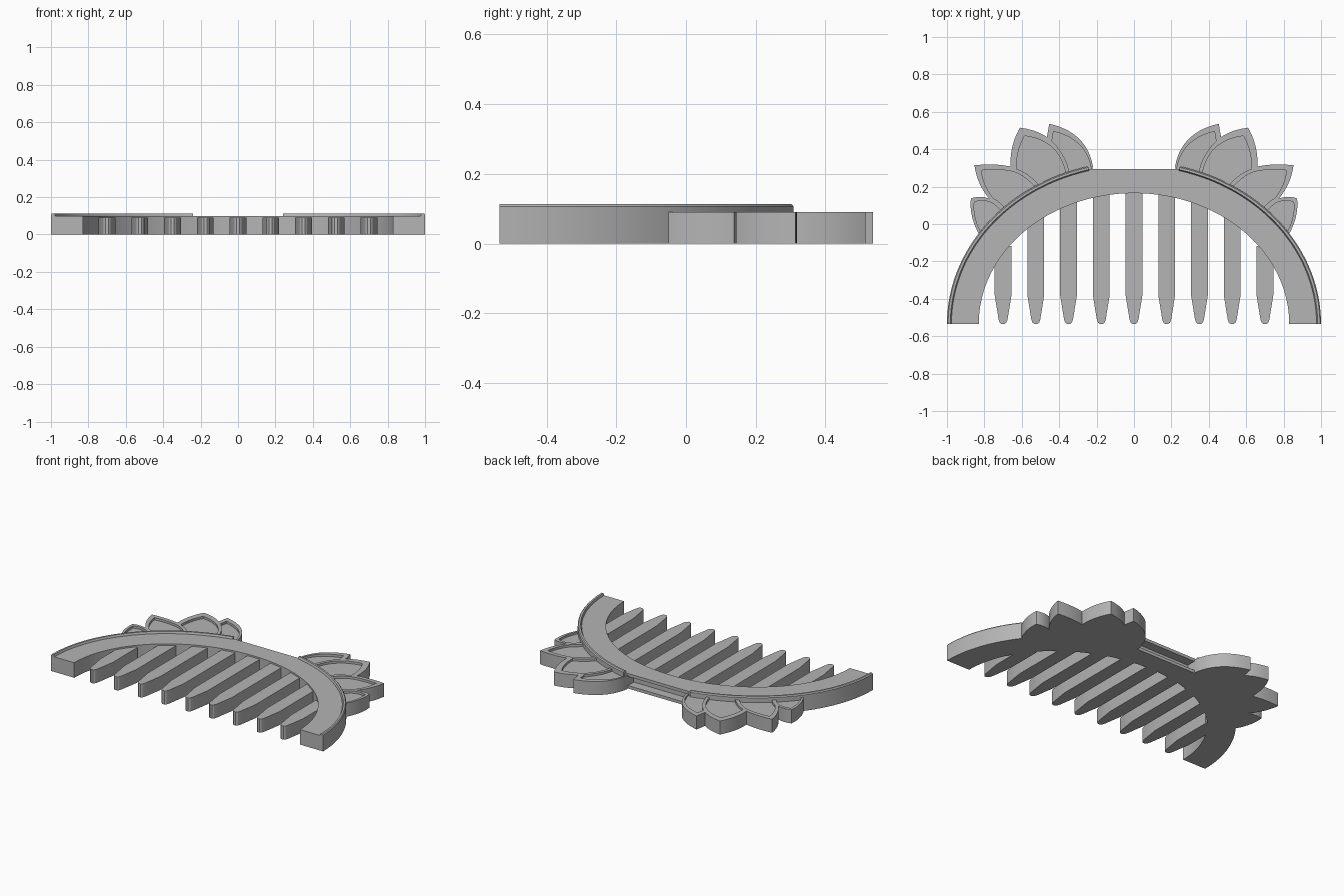
import bpy, bmesh
from math import cos, sin, pi, radians, sqrt
from mathutils import Vector

if "Cube" in bpy.data.objects:
    bpy.data.objects.remove(bpy.data.objects["Cube"], do_unlink=True)

grey = bpy.data.materials.new("grey plastic")
grey.use_nodes = True
tone = (0.46, 0.46, 0.46, 1)
grey.diffuse_color = tone
grey.node_tree.nodes["Principled BSDF"].inputs["Base Color"].default_value = tone

BASE_Y = -0.535     # front line of the comb, centre of both ellipses


def loft(name, rings, mirror=False):
    """Join closed rings of points one after another and cap both ends."""
    bm = bmesh.new()
    vs = [[bm.verts.new(p) for p in ring] for ring in rings]
    n = len(vs[0])
    for lo, hi in zip(vs, vs[1:]):
        for i in range(n):
            j = (i + 1) % n
            bm.faces.new((lo[i], lo[j], hi[j], hi[i]))
    bm.faces.new(vs[0][::-1])
    bm.faces.new(vs[-1])
    bmesh.ops.recalc_face_normals(bm, faces=bm.faces)
    mesh = bpy.data.meshes.new(name)
    bm.to_mesh(mesh)
    bm.free()
    mesh.materials.append(grey)
    obj = bpy.data.objects.new(name, mesh)
    bpy.context.collection.objects.link(obj)
    if mirror:
        obj.modifiers.new("mirror", 'MIRROR').use_mirror_merge = False
    bpy.ops.object.select_all(action='DESELECT')
    obj.select_set(True)
    bpy.context.view_layer.objects.active = obj
    bpy.ops.object.shade_smooth_by_angle(angle=radians(30))
    return obj


def at(points, z):
    return [(x, y, z) for x, y in points]


def prism(name, points, z0, z1):
    return loft(name, [at(points, z0), at(points, z1)])


def ellipse(a, b, start, end, n):
    angles = [radians(start + (end - start) * i / n) for i in range(n + 1)]
    return [(a * cos(t), BASE_Y + b * sin(t)) for t in angles]


def arc(p, mid, q, n=14):
    """Parabolic arc from p to q passing through mid."""
    p, mid, q = Vector(p), Vector(mid), Vector(q)
    c = 2 * mid - (p + q) / 2
    return [tuple(p * (1 - t) ** 2 + c * 2 * t * (1 - t) + q * t * t)
            for t in (i / n for i in range(n + 1))]


# Curved band with a flat back
END = 75.8
side = ellipse(1, 0.87, 0, END, 40)
back = [(side[-1][0], 0.295)]
outer = side + back
outer += [(-x, y) for x, y in reversed(outer)]
inner = ellipse(0.83, 0.70, 180, 0, 72)
band = prism("band", outer + inner, 0, 0.1)

# Slot cut in the flat back
cutter = prism("slot_cutter", [(-0.22, 0.235), (0.22, 0.235), (0.22, 0.4), (-0.22, 0.4)], 0.02, 0.08)
cutter.hide_render = True
cut = band.modifiers.new("slot", 'BOOLEAN')
cut.operation = 'DIFFERENCE'
cut.solver = 'EXACT'
cut.object = cutter
bpy.context.view_layer.objects.active = band
bpy.ops.object.modifier_apply(modifier="slot")
bpy.data.objects.remove(cutter, do_unlink=True)

# Raised rim along the outer edge, one on each side
section = [(0, 0.09), (0, 0.106), (0.006, 0.113), (0.018, 0.113), (0.024, 0.1), (0.024, 0.09)]
tracks = [at(ellipse(1 - d, 0.87 - d, 0, END, 40), z) for d, z in section]
loft("edge_rim", list(zip(*tracks)), mirror=True)

# Nine tapered teeth with rounded tips
for k in range(-4, 5):
    x = 0.175 * k
    root = BASE_Y + 0.70 * sqrt(1 - (x / 0.83) ** 2) + 0.04
    half = [(0.045, root), (0.045, -0.38), (0.024, -0.51), (0.018, -0.527), (0.008, BASE_Y)]
    shape = [(x + w, y) for w, y in half] + [(x - w, y) for w, y in reversed(half)]
    prism(f"tooth_{k + 5}", shape, 0, 0.09)

# Petal edges; neighbours share a border
a_b = arc((0.35, 0.25), (0.43, 0.435), (0.61, 0.515), 16)
meet = 10
b_c = arc((0.50, 0.19), (0.585, 0.27), (0.66, 0.307))
c_d = arc((0.69, 0.06), (0.735, 0.11), (0.775, 0.137))
petals = {
    "petal_inner": ((0.29, 0.24), [(0.23, 0.22)]
                    + arc((0.22, 0.31), (0.295, 0.457), (0.453, 0.536))
                    + a_b[meet::-1]),
    "petal_upper": ((0.43, 0.2), a_b
                    + arc((0.61, 0.515), (0.65, 0.415), (0.66, 0.307))[1:]
                    + b_c[-2::-1]),
    "petal_lower": ((0.59, 0.12), b_c
                    + arc((0.66, 0.307), (0.75, 0.318), (0.853, 0.314))[1:]
                    + arc((0.853, 0.314), (0.827, 0.22), (0.775, 0.137))[1:]
                    + c_d[-2::-1]),
    "petal_outer": ((0.74, 0.0), c_d
                    + arc((0.775, 0.137), (0.825, 0.145), (0.872, 0.137))[1:]
                    + arc((0.872, 0.137), (0.866, 0.04), (0.828, -0.055))[1:]
                    + [(0.77, -0.07)]),
}

# Petals with a raised border around a sunken face
for name, (root, shape) in petals.items():
    rx, ry = root
    sunk = [(rx + (x - rx) * 0.86, ry + (y - ry) * 0.86) for x, y in shape]
    loft(name, [at(shape, 0), at(shape, 0.09), at(sunk, 0.09), at(sunk, 0.075)], mirror=True)
